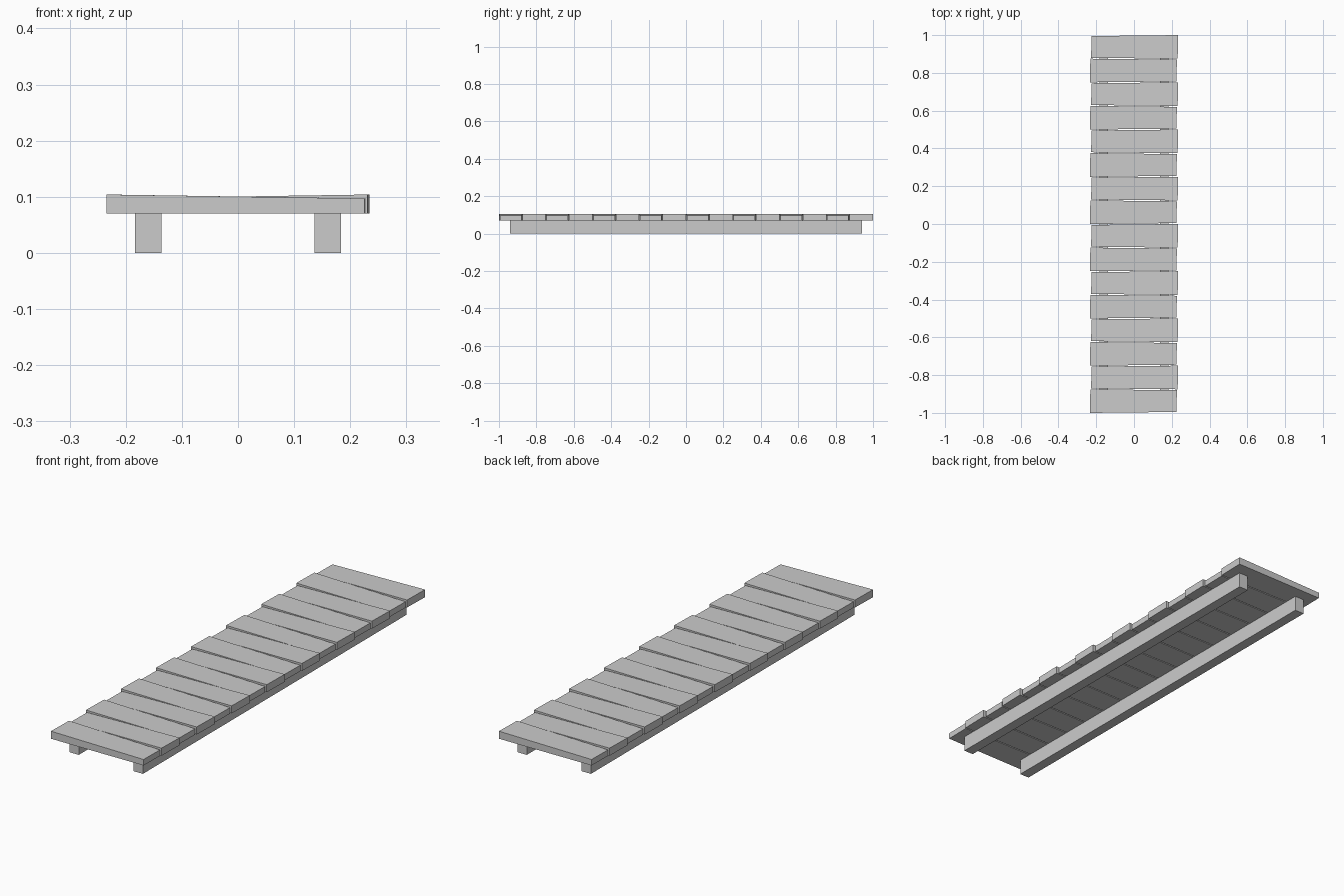
import bpy, math
from mathutils import Matrix

if "Cube" in bpy.data.objects:
    bpy.data.objects.remove(bpy.data.objects["Cube"])


def make_mesh(name, verts):
    # eight corners: bottom ring, then top ring, both counter-clockwise
    faces = [(3, 2, 1, 0), (4, 5, 6, 7)]
    faces += [(i, (i + 1) % 4, (i + 1) % 4 + 4, i + 4) for i in range(4)]
    me = bpy.data.meshes.new(name)
    me.from_pydata(verts, [], faces)
    me.update()
    return me


def add(name, me, matrix):
    ob = bpy.data.objects.new(name, me)
    ob.matrix_world = matrix
    bpy.context.collection.objects.link(ob)
    return ob


# Support rails running under the walkway
rail_ring = [(-0.0235, -0.94), (0.0235, -0.94), (0.0235, 0.94), (-0.0235, 0.94)]
rail = make_mesh("rail", [(x, y, z) for z in (0, 0.07) for x, y in rail_ring])
for side, x in (("left", -0.16), ("right", 0.16)):
    add(side + "_rail", rail, Matrix.Translation((x, 0, 0)))

# Slightly tapered plank: wider and thicker at its left end
ring = [(-0.234, -0.0625), (0.225, -0.0575), (0.227, 0.0575), (-0.231, 0.0625)]
tops = [0.104, 0.097, 0.097, 0.104]
plank = make_mesh("plank", [(x, y, 0.07) for x, y in ring]
                  + [(x, y, z) for (x, y), z in zip(ring, tops)])

# Sixteen planks, every second one turned end for end
for i in range(16):
    turn = Matrix.Rotation(math.pi * (i % 2), 4, "Z")
    add(f"plank_{i + 1}", plank, Matrix.Translation((0, -0.9375 + 0.125 * i, 0)) @ turn)
